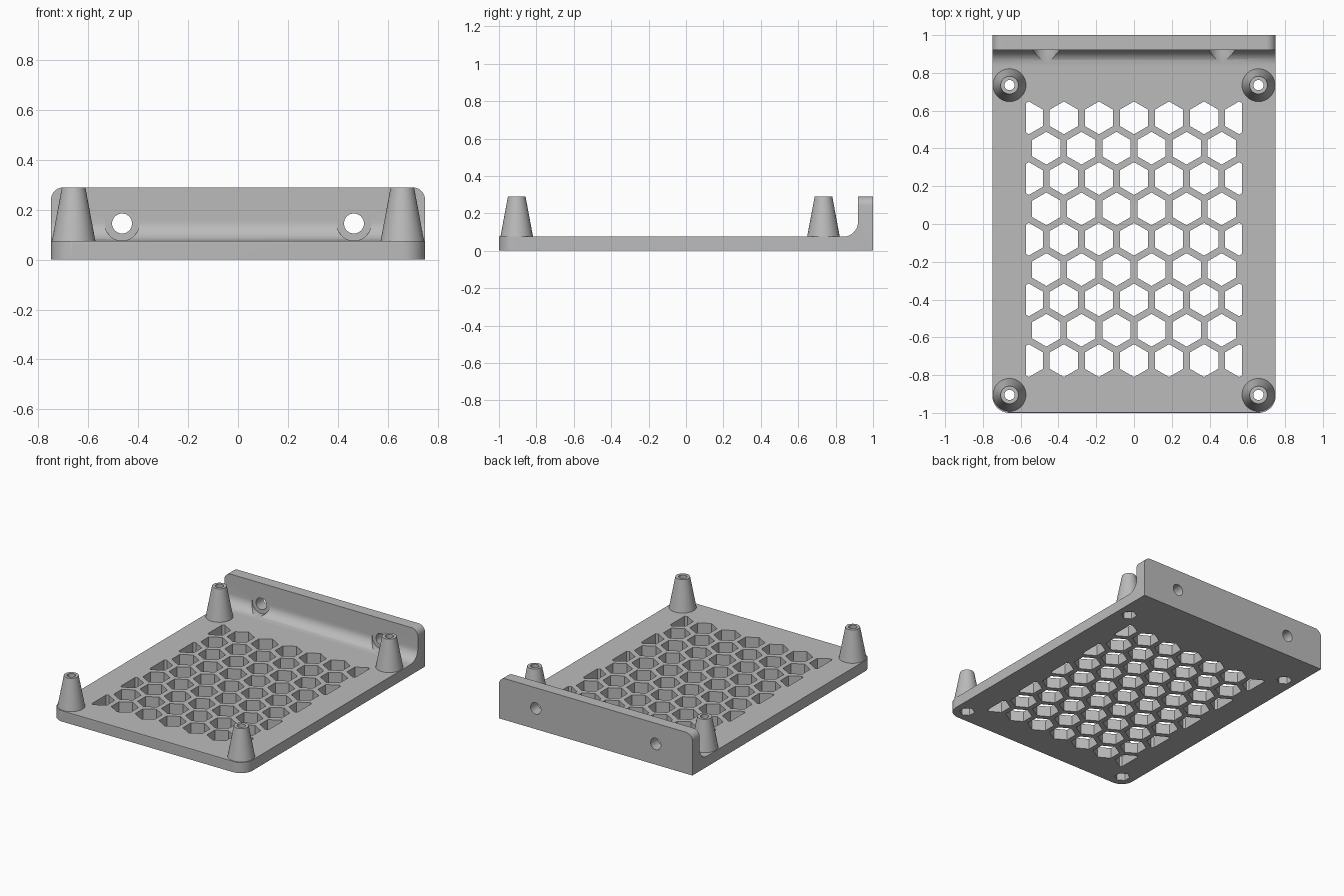
import bpy, bmesh, math
from mathutils import Matrix, Vector

if "Cube" in bpy.data.objects:
    bpy.data.objects.remove(bpy.data.objects["Cube"])

W, T, H = 0.75, 0.075, 0.29        # half width, plate thickness, total height
WALL, FIL = 0.92, 0.08             # inner wall face, inner fillet radius
BOSSES = [(sx * 0.659, y) for sx in (-1, 1) for y in (-0.905, 0.735)]
WALL_HOLES = [(-0.465, 0.145), (0.465, 0.145)]

grey = bpy.data.materials.new("plain grey")
grey.diffuse_color = (0.5, 0.5, 0.5, 1)
grey.use_nodes = True
grey.node_tree.nodes["Principled BSDF"].inputs["Base Color"].default_value = grey.diffuse_color


def make_object(name, bm):
    bmesh.ops.recalc_face_normals(bm, faces=bm.faces[:])
    me = bpy.data.meshes.new(name)
    bm.to_mesh(me)
    bm.free()
    me.materials.append(grey)
    ob = bpy.data.objects.new(name, me)
    bpy.context.collection.objects.link(ob)
    return ob


def cone_z(bm, x, y, z0, z1, r0, r1, n, turn=0.0):
    m = Matrix.Translation((x, y, (z0 + z1) / 2)) @ Matrix.Rotation(turn, 4, 'Z')
    bmesh.ops.create_cone(bm, cap_ends=True, segments=n, radius1=r0, radius2=r1,
                          depth=z1 - z0, matrix=m)


def rod_y(bm, x, z, y0, y1, r):
    m = Matrix.Translation((x, (y0 + y1) / 2, z)) @ Matrix.Rotation(math.pi / 2, 4, 'X')
    bmesh.ops.create_cone(bm, cap_ends=True, segments=48, radius1=r, radius2=r,
                          depth=y1 - y0, matrix=m)


def combine(ob, other, operation):
    mod = ob.modifiers.new(operation, 'BOOLEAN')
    mod.operation, mod.solver, mod.object = operation, 'EXACT', other
    bpy.context.view_layer.objects.active = ob
    bpy.ops.object.modifier_apply(modifier=mod.name)
    bpy.data.objects.remove(other)


def bevel(bm, test, width, seg):
    edges = [e for e in bm.edges if test(e.verts[0].co, e.verts[1].co)]
    bmesh.ops.bevel(bm, geom=edges, offset=width, offset_type='OFFSET',
                    segments=seg, profile=0.5, affect='EDGES')


# Plate and back wall: one L profile with an inner fillet, swept across x
profile = [(-1, 0), (1, 0), (1, H), (WALL, H)]
for i in range(13):
    a = math.pi / 2 * i / 12
    profile.append((WALL - FIL + FIL * math.cos(a), T + FIL - FIL * math.sin(a)))
profile.append((-1, T))
bm = bmesh.new()
face = bm.faces.new([bm.verts.new((-W, y, z)) for y, z in profile])
ext = bmesh.ops.extrude_face_region(bm, geom=[face])
bmesh.ops.translate(bm, vec=(2 * W, 0, 0),
                    verts=[v for v in ext["geom"] if isinstance(v, bmesh.types.BMVert)])
bmesh.ops.recalc_face_normals(bm, faces=bm.faces[:])
# rounded front corners, wall top corners and softened front top edge
bevel(bm, lambda a, b: a.y < -0.99 and b.y < -0.99 and abs(a.z - b.z) > 0.01, 0.09, 10)
bevel(bm, lambda a, b: a.z > H - 0.001 and b.z > H - 0.001 and abs(a.y - b.y) > 0.01, 0.05, 10)
bevel(bm, lambda a, b: a.y < -0.999 and b.y < -0.999 and abs(a.x - b.x) > 0.5
      and a.z > 0.05 and b.z > 0.05, 0.015, 4)
tray = make_object("mounting_tray", bm)

# Tapered standoffs
bm = bmesh.new()
for x, y in BOSSES:
    cone_z(bm, x, y, 0.06, H, 0.09, 0.047, 48)
combine(tray, make_object("standoffs", bm), 'UNION')

# Honeycomb openings, clipped at the sides
bm = bmesh.new()
pitch = 0.1855
for row in range(9):
    y = 0.562 - row * pitch * math.sqrt(3) / 2
    count = 7 - row % 2
    for i in range(count):
        cone_z(bm, (i - (count - 1) / 2) * pitch, y, -0.05, 0.15, 0.0868, 0.0868, 6)
# turn test: hexagons must have a point towards +y
top = max(v.co.y for v in bm.verts)
if abs(top - (0.562 + 0.0868)) > 0.003:
    for f in [f for f in bm.faces if abs(f.normal.z) > 0.9 and f.calc_center_median().z < 0]:
        c = f.calc_center_median()
        column = [v for v in bm.verts if (v.co.xy - c.xy).length < 0.0875]
        bmesh.ops.rotate(bm, verts=column, cent=c, matrix=Matrix.Rotation(math.pi / 6, 3, 'Z'))
for s in (-1, 1):
    bmesh.ops.bisect_plane(bm, geom=bm.verts[:] + bm.edges[:] + bm.faces[:],
                           plane_co=Vector((s * 0.572, 0, 0)),
                           plane_no=Vector((s, 0, 0)), clear_outer=True)
bmesh.ops.holes_fill(bm, edges=[e for e in bm.edges if e.is_boundary], sides=0)
# Screw holes through standoffs and wall
for x, y in BOSSES:
    cone_z(bm, x, y, -0.1, 0.4, 0.027, 0.027, 32)
for x, z in WALL_HOLES:
    rod_y(bm, x, z, 0.8, 1.1, 0.04)
combine(tray, make_object("through_cutter", bm), 'DIFFERENCE')

# Nut pockets below, screw head clearance in the fillet
bm = bmesh.new()
for x, y in BOSSES:
    cone_z(bm, x, y, -0.05, 0.05, 0.05, 0.05, 6)
for x, z in WALL_HOLES:
    rod_y(bm, x, z, 0.82, WALL + 0.001, 0.069)
combine(tray, make_object("pocket_cutter", bm), 'DIFFERENCE')

# Smooth shading with sharp edges kept
bpy.ops.object.select_all(action='DESELECT')
tray.select_set(True)
bpy.context.view_layer.objects.active = tray
bpy.ops.object.shade_smooth_by_angle(angle=math.radians(30))
